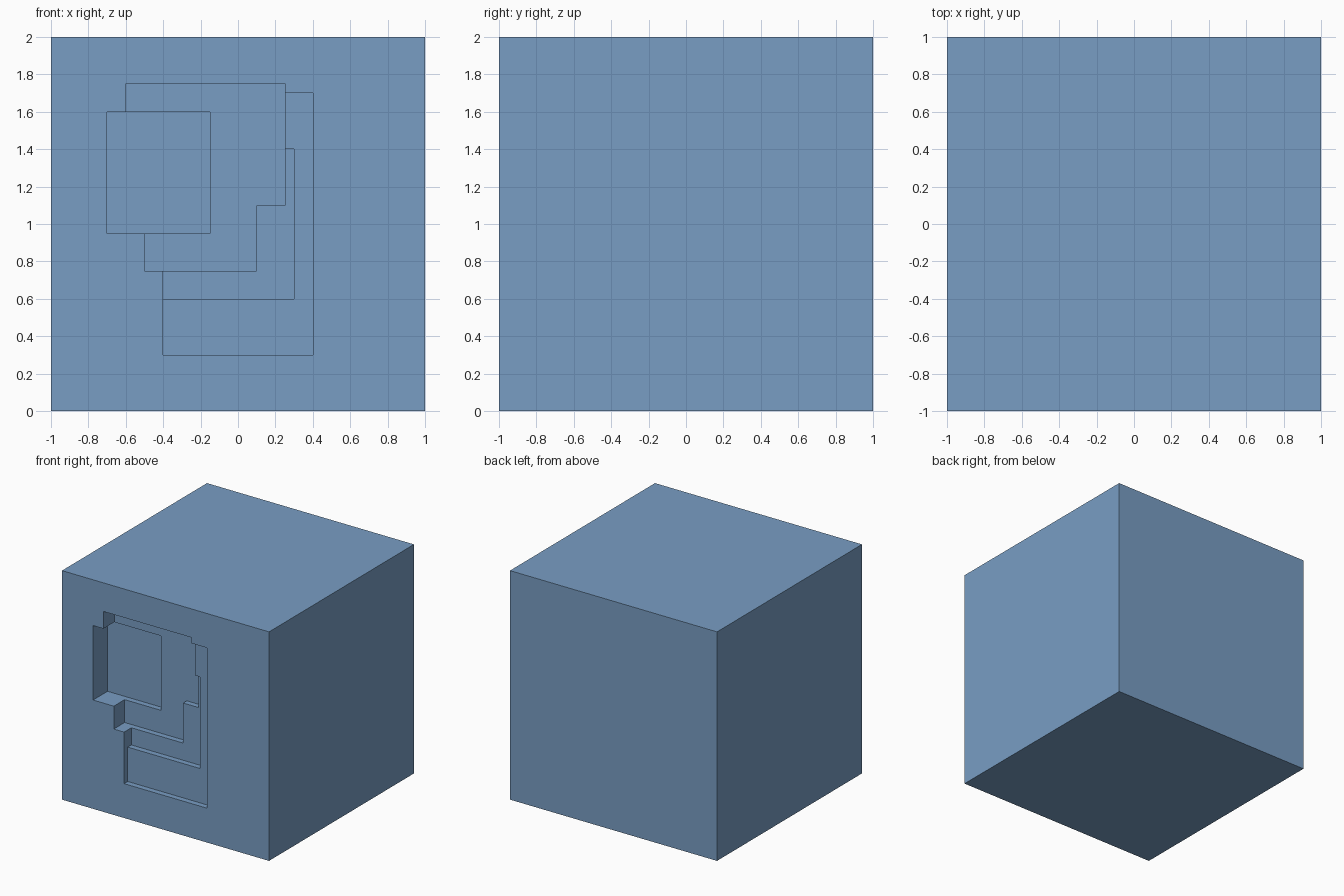
import bpy

old = bpy.data.objects.get("Cube")
if old:
    bpy.data.objects.remove(old, do_unlink=True)

# Single flat colour
blue = bpy.data.materials.new("soft_blue")
blue.use_nodes = True
colour = (0.19, 0.34, 0.55, 1.0)
blue.diffuse_color = colour
blue.node_tree.nodes["Principled BSDF"].inputs["Base Color"].default_value = colour


def box(name, x0, x1, y0, y1, z0, z1):
    bpy.ops.mesh.primitive_cube_add(size=1)
    ob = bpy.context.object
    ob.name = ob.data.name = name
    for v in ob.data.vertices:
        v.co = (x1 if v.co.x > 0 else x0,
                y1 if v.co.y > 0 else y0,
                z1 if v.co.z > 0 else z0)
    ob.data.materials.append(blue)
    return ob


# Main body
block = box("block", -1, 1, -1, 1, 0, 2)

# Stepped front recess: overlapping rectangular pockets (x0, x1, z0, z1, depth)
pockets = {
    "outer_pocket": (-0.4, 0.4, 0.3, 1.7, 0.05),
    "second_pocket": (-0.4, 0.3, 0.6, 1.4, 0.10),
    "lower_pocket": (-0.5, 0.1, 0.75, 1.3, 0.15),
    "upper_pocket": (-0.6, 0.25, 1.1, 1.75, 0.15),
    "deep_pocket": (-0.7, -0.15, 0.95, 1.6, 0.20),
}
for name, (x0, x1, z0, z1, depth) in pockets.items():
    cutter = box(name + "_cutter", x0, x1, -1.2, -1 + depth, z0, z1)
    cutter.hide_render = True
    mod = block.modifiers.new(name, 'BOOLEAN')
    mod.operation = 'DIFFERENCE'
    mod.solver = 'EXACT'
    mod.object = cutter
    bpy.context.view_layer.objects.active = block
    bpy.ops.object.modifier_apply(modifier=name)
    bpy.data.objects.remove(cutter, do_unlink=True)
